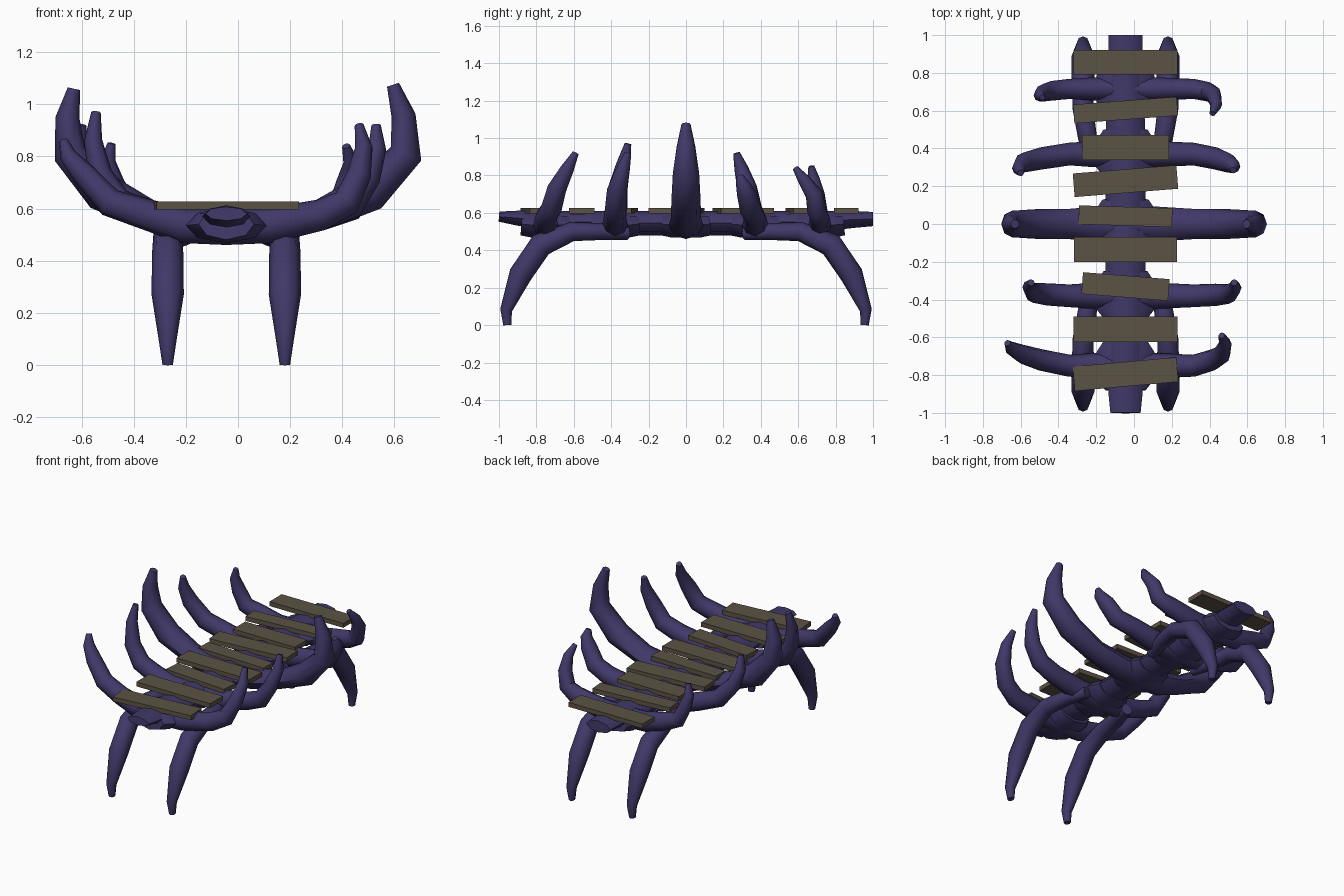
import bpy, bmesh, math
from mathutils import Vector, Matrix

if "Cube" in bpy.data.objects:
    bpy.data.objects.remove(bpy.data.objects["Cube"])

CX = -0.045  # middle line of the spine


def material(name, col):
    m = bpy.data.materials.new(name)
    m.diffuse_color = (*col, 1)
    m.use_nodes = True
    m.node_tree.nodes["Principled BSDF"].inputs["Base Color"].default_value = m.diffuse_color
    return m


BONE = material("dark purple bone", (0.052, 0.040, 0.140))
WOOD = material("weathered wood", (0.105, 0.085, 0.058))


def finish(name, bm, mat, smooth=True):
    bmesh.ops.recalc_face_normals(bm, faces=bm.faces)
    me = bpy.data.meshes.new(name)
    bm.to_mesh(me)
    bm.free()
    me.materials.append(mat)
    if smooth:
        me.shade_smooth()
        me.set_sharp_from_angle(angle=math.radians(50))
    ob = bpy.data.objects.new(name, me)
    bpy.context.collection.objects.link(ob)
    return ob


def tube(name, pts, radii, ref, sides=8):
    """Tapered tube; radii are (along ref, across ref) at every point."""
    bm = bmesh.new()
    pts = [Vector(p) for p in pts]
    ref = Vector(ref)
    rings = []
    for i, p in enumerate(pts):
        a, b = pts[max(i - 1, 0)], pts[min(i + 1, len(pts) - 1)]
        t = (b - a).normalized()
        u = (ref - t * ref.dot(t)).normalized()
        v = t.cross(u)
        ra, rb = radii[i]
        ring = []
        for k in range(sides):
            ang = 2 * math.pi * k / sides
            ring.append(bm.verts.new(p + u * ra * math.cos(ang) + v * rb * math.sin(ang)))
        rings.append(ring)
    for r, s in zip(rings, rings[1:]):
        for k in range(sides):
            j = (k + 1) % sides
            bm.faces.new((r[k], r[j], s[j], s[k]))
    bm.faces.new(rings[0])
    bm.faces.new(rings[-1])
    return finish(name, bm, BONE)


# spine, flattened and thinner at its two ends
tube("spine",
     [(CX, -1, .58), (CX, -.9, .572), (CX, -.72, .555), (CX, -.3, .545), (CX, .3, .545),
      (CX, .72, .555), (CX, .9, .565), (CX, 1, .567)],
     [(.08, .027), (.09, .04), (.10, .055), (.105, .065), (.105, .065),
      (.10, .055), (.09, .045), (.09, .038)], (1, 0, 0))

# ribs: root y, thickness, then elbow and tip for the left and right side
RIBS = [
    (-.75, .058, (-.59, -.69, .73), (-.67, -.63, .86), (.465, -.69, .73), (.465, -.59, .92)),
    (-.38, .060, (-.53, -.365, .73), (-.545, -.31, .97), (.50, -.37, .72), (.53, -.31, .92)),
    (0, .080, (-.645, 0, .81), (-.63, 0, 1.06), (.645, 0, .81), (.595, 0, 1.075)),
    (.37, .060, (-.585, .325, .74), (-.60, .27, .92), (.495, .325, .70), (.525, .285, .80)),
    (.715, .053, (-.48, .695, .70), (-.485, .67, .85), (.42, .685, .70), (.415, .585, .84)),
]
for n, (y, r, le, lt, re, rt) in enumerate(RIBS, 1):
    halves = []
    for s, e, t in ((-1, le, lt), (1, re, rt)):
        e, t = Vector(e), Vector(t)
        inner = Vector((CX + s * .17, y, .535))
        low = Vector((s * .33 + CX * .3, y, .575))
        mid = low.lerp(e, .5) + Vector((s * .025, 0, -.03))
        up = e.lerp(t, .55) + Vector((s * .018, 0, 0))
        halves.append([inner, low, mid, e, up, t])
    path = halves[0][::-1] + [Vector((CX, y, .53))] + halves[1]
    side = [(r * 1.15, .068), (r, .060), (r * .98, r * .95), (r * .88, r * .8),
            (r * .62, r * .58), (r * .3, r * .3)]
    tube(f"rib_{n}", path, side[::-1] + [(r * 1.2, .07)] + side, (0, 1, 0))
    # collar where the rib meets the spine
    k = .85 + r * 2
    tube(f"vertebra_{n}",
         [(CX, y - .13, .54), (CX, y - .07, .535), (CX, y + .07, .535), (CX, y + .13, .54)],
         [(.11 * k, .06), (.16 * k, .068), (.16 * k, .068), (.12 * k, .06)], (1, 0, 0))

# four curved legs
for sy, end in ((-1, "front"), (1, "back")):
    for sx, hand in ((-1, "left"), (1, "right")):
        x = CX + sx * .225
        tube(f"{end}_{hand}_leg",
             [(CX + sx * .16, sy * .31, .49), (CX + sx * .20, sy * .45, .50), (x, sy * .61, .50),
              (x, sy * .775, .43), (x, sy * .885, .27), (x, sy * .962, .08), (x, sy * .955, 0)],
             [(.035, .035), (.05, .045), (.055, .052), (.06, .065), (.062, .062),
              (.032, .032), (.02, .022)], (1, 0, 0))

# deck planks: centre y, length, depth, turn
PLANKS = [(.857, .55, .13, 0), (.603, .55, .10, .075), (.405, .46, .13, 0),
          (.227, .55, .125, .08), (.041, .495, .10, -.03), (-.135, .545, .13, 0),
          (-.331, .46, .115, -.08), (-.557, .55, .135, 0), (-.795, .55, .13, .09)]
for n, (y, l, d, a) in enumerate(PLANKS, 1):
    bm = bmesh.new()
    bmesh.ops.create_cube(bm, size=1, matrix=Matrix.Translation((CX, y, .612))
                          @ Matrix.Rotation(a, 4, 'Z') @ Matrix.Diagonal((l, d, .03, 1)))
    finish(f"plank_{n}", bm, WOOD, smooth=False)
